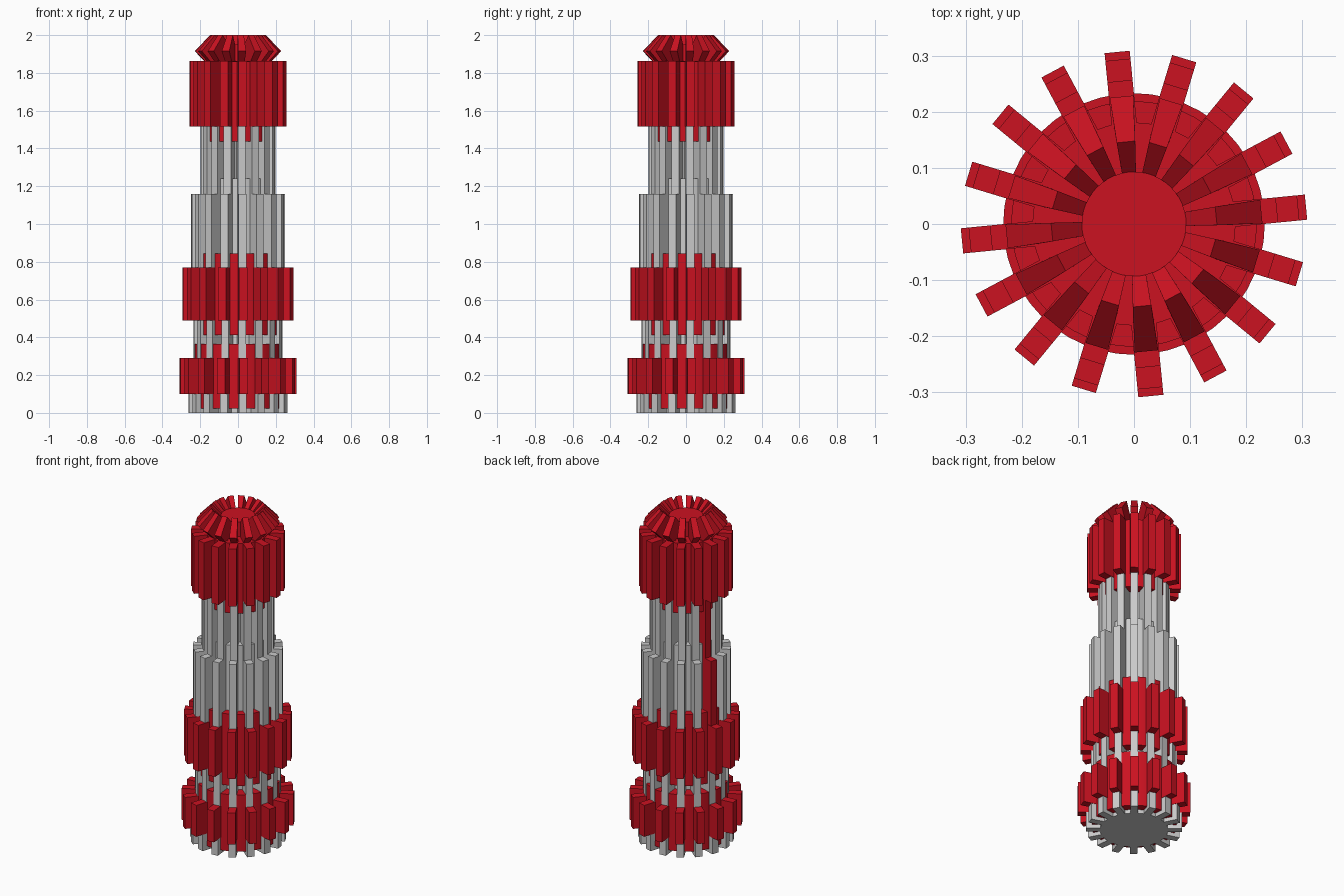
import bpy, bmesh
from math import sin, cos, radians

if "Cube" in bpy.data.objects:
    bpy.data.objects.remove(bpy.data.objects["Cube"])

COUNT = 16
OFFSET = 5.6
RED_FIN = 7  # the single red fin at the back left

red = bpy.data.materials.new("red")
red.diffuse_color = (0.6, 0.006, 0.015, 1)
red.use_nodes = True
red.node_tree.nodes["Principled BSDF"].inputs["Base Color"].default_value = red.diffuse_color


def finish(name, bm, mat):
    bmesh.ops.recalc_face_normals(bm, faces=bm.faces)
    me = bpy.data.meshes.new(name)
    bm.to_mesh(me)
    bm.free()
    ob = bpy.data.objects.new(name, me)
    bpy.context.collection.objects.link(ob)
    if mat:
        me.materials.append(mat)
    return ob


def fins(name, profile, mat=None, indices=range(COUNT)):
    """Radial plates from a (radius, z, width) outline."""
    bm = bmesh.new()
    for i in indices:
        a = radians(OFFSET + i * 360 / COUNT)
        c, s = cos(a), sin(a)
        sides = []
        for sign in (-0.5, 0.5):
            sides.append([bm.verts.new((r * c - sign * w * s, r * s + sign * w * c, z))
                          for r, z, w in profile])
        lo, hi = sides
        bm.faces.new(lo)
        bm.faces.new(hi[::-1])
        for k in range(len(lo)):
            j = (k + 1) % len(lo)
            bm.faces.new((lo[k], lo[j], hi[j], hi[k]))
    return finish(name, bm, mat)


def plate(r, z0, z1, w, r0=0.08):
    return [(r0, z0, w), (r, z0, w), (r, z1, w), (r0, z1, w)]


def core(name, r, z0, z1, mat=None):
    bm = bmesh.new()
    bmesh.ops.create_cone(bm, cap_ends=True, segments=48, radius1=r, radius2=r, depth=z1 - z0)
    bmesh.ops.translate(bm, verts=bm.verts, vec=(0, 0, (z0 + z1) / 2))
    ob = finish(name, bm, mat)
    for p in ob.data.polygons:
        p.use_smooth = len(p.vertices) == 4
    for e in ob.data.edges:  # keep rims sharp
        v = [ob.data.vertices[n].co.z for n in e.vertices]
        e.use_edge_sharp = abs(v[0] - v[1]) < 1e-5


G, R = 0.041, 0.045
rest = [i for i in range(COUNT) if i != RED_FIN]

# Grey shaft: base, lower, middle and upper steps
fins("base_fins", plate(0.262, 0, 0.2, G))
core("base_core", 0.186, 0, 0.2)
fins("lower_fins", plate(0.236, 0.2, 0.6, G))
core("lower_core", 0.162, 0.2, 0.6)
fins("middle_fins", plate(0.247, 0.6, 1.16, G), None, rest)
core("middle_core", 0.172, 0.6, 1.24)
fins("upper_fins", plate(0.198, 1.16, 1.6, G), None, rest)
core("upper_core", 0.122, 1.2, 1.6)

# Single red fin strip
fins("red_strip_middle", plate(0.247, 0.6, 1.16, G), red, [RED_FIN])
fins("red_strip_upper", plate(0.198, 1.16, 1.6, G), red, [RED_FIN])

# Red finned collars, each with a taller, narrower core
for name, r, z0, z1, top in (("bottom_collar", 0.308, 0.1, 0.29, 0.365),
                             ("middle_collar", 0.294, 0.49, 0.77, 0.845),
                             ("top_collar", 0.256, 1.515, 1.862, 1.861)):
    fins(name + "_fins", plate(r, z0, z1, R), red)
    core(name + "_core", r - 0.075, z0 - 0.077, top, red)

# Cap: double-sloped tapered fins around a recessed disc
fins("cap_fins", [(0.085, 1.85, 0.024), (0.165, 1.85, 0.036), (0.228, 1.915, 0.042),
                  (0.147, 2.0, 0.033), (0.085, 1.94, 0.024)], red)
core("cap_disc", 0.093, 1.85, 1.95, red)
